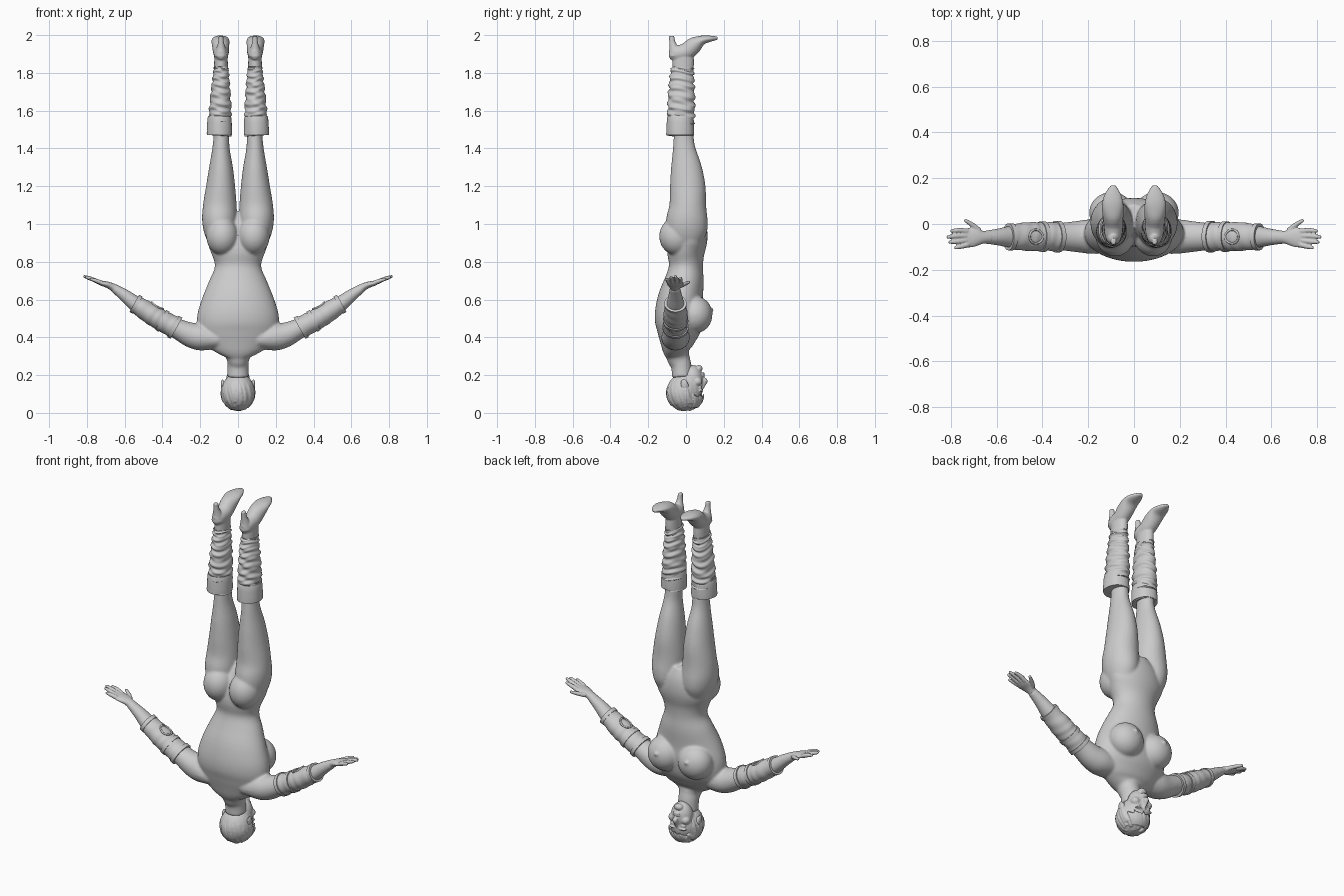
import bpy, bmesh, math, random
from mathutils import Vector, Matrix

random.seed(4)
Z, Y = Vector((0, 0, 1)), Vector((0, 1, 0))


def catmull(p, sub):
    out = []
    for i in range(len(p) - 1):
        a, b, c, d = p[max(i - 1, 0)], p[i], p[i + 1], p[min(i + 2, len(p) - 1)]
        for k in range(sub):
            t = k / sub
            out.append([0.5 * (2 * q + (r - o) * t + (2 * o - 5 * q + 4 * r - s) * t * t
                        + (3 * q - o - 3 * r + s) * t ** 3) for o, q, r, s in zip(a, b, c, d)])
    return out + [list(p[-1])]


def tube(bm, pts, side=1, ref=Y, n=28, sub=4, ripple=None):
    """Loft elliptical rings: each point is x, y, z, radius across, radius along ref."""
    pts = catmull([(side * p[0], *p[1:]) for p in pts], sub)
    rings = []
    for i, p in enumerate(pts):
        q, r = pts[max(i - 1, 0)], pts[min(i + 1, len(pts) - 1)]
        t = (Vector(r[:3]) - Vector(q[:3])).normalized()
        b = (ref - t * ref.dot(t)).normalized()
        a = b.cross(t)
        ring = []
        for k in range(n):
            h = 2 * math.pi * k / n
            f = 1 + (ripple(h, i) if ripple else 0)
            ring.append(bm.verts.new(Vector(p[:3]) + f * (a * max(p[3], .001) * math.cos(h)
                                                          + b * max(p[4], .001) * math.sin(h))))
        rings.append(ring)
    for A, B in zip(rings, rings[1:]):
        for k in range(n):
            bm.faces.new((A[k], A[k - 1], B[k - 1], B[k]))
    bm.faces.new(rings[0])
    bm.faces.new(rings[-1][::-1])


def ball(bm, c, r, rot=0):
    m = Matrix.Translation(c) @ Matrix.Rotation(rot, 4, 'X') @ Matrix.Diagonal((*r, 1))
    bmesh.ops.create_uvsphere(bm, u_segments=28, v_segments=18, radius=1, matrix=m)


def finish(name, bm, voxel=0, smooth=0):
    bmesh.ops.recalc_face_normals(bm, faces=bm.faces)
    me = bpy.data.meshes.new(name)
    bm.to_mesh(me)
    bm.free()
    ob = bpy.data.objects.new(name, me)
    bpy.context.collection.objects.link(ob)
    if voxel:
        m = ob.modifiers.new("fuse", 'REMESH')
        m.mode, m.voxel_size, m.use_smooth_shade = 'VOXEL', voxel, True
        s = ob.modifiers.new("soften", 'SMOOTH')
        s.factor, s.iterations = 0.5, smooth
    bpy.context.view_layer.objects.active = ob
    ob.select_set(True)
    if not voxel:
        bpy.ops.object.shade_smooth_by_angle(angle=math.radians(50))
    ob.select_set(False)
    return ob


def span(x, z, rx, y0, y1):
    return (x, (y0 + y1) / 2, z, rx, (y1 - y0) / 2)


# Body: torso, neck, bust, hips, legs and arms fused into one skin
bm = bmesh.new()
tube(bm, [span(0, .295, .06, -.10, .01), span(0, .335, .14, -.125, .02), span(0, .39, .19, -.145, .05),
          span(0, .45, .215, -.16, .08), span(0, .52, .215, -.165, .09), span(0, .6, .192, -.15, .09),
          span(0, .7, .152, -.112, .095), span(0, .78, .122, -.09, .09), span(0, .86, .147, -.10, .10),
          span(0, .93, .165, -.08, .115), span(0, 1.0, .13, -.05, .11), span(0, 1.06, .04, -.01, .085)], n=48)
tube(bm, [(0, -.02, .19, .058, .055), (0, -.025, .25, .056, .054), (0, -.04, .29, .062, .06),
          (0, -.05, .34, .1, .06)])
for s in (-1, 1):
    ball(bm, (s * .098, .05, .52), (.098, .09, .098))
    ball(bm, (s * .098, .139, .545), (.01, .01, .01))
    ball(bm, (s * .083, -.05, .935), (.085, .092, .10))
    tube(bm, [span(.085, .88, .06, -.06, .08), span(.093, .95, .083, -.10, .11), span(.098, 1.02, .092, -.105, .115),
              span(.096, 1.1, .089, -.088, .107), span(.092, 1.2, .077, -.085, .103), span(.09, 1.3, .063, -.08, .083),
              span(.09, 1.4, .046, -.07, .05), span(.088, 1.47, .042, -.065, .04),
              span(.09, 1.54, .045, -.07, .035)], s)
    tube(bm, [(.10, -.06, .39, .05, .07), (.19, -.055, .40, .07, .075), (.25, -.055, .413, .066, .068),
              (.32, -.055, .445, .054, .06), (.40, -.055, .487, .048, .056), (.46, -.055, .523, .048, .057),
              (.53, -.056, .567, .043, .05), (.60, -.057, .622, .033, .036), (.66, -.058, .663, .022, .028)], s)
finish("body_skin", bm, .0065, 8)

# Head: skull, jaw, nose, lips, brows and ears
bm = bmesh.new()
ball(bm, (0, -.005, .115), (.082, .092, .1))
ball(bm, (0, .035, .175), (.062, .056, .078))
ball(bm, (0, .068, .235), (.026, .02, .018))
tube(bm, [(0, .08, .125, .008, .01), (0, .092, .15, .01, .012), (0, .1, .17, .015, .015), (0, .092, .178, .012, .01)])
for z in (.197, .208):
    ball(bm, (0, .088, z), (.022, .011, .006))
for s in (-1, 1):
    ball(bm, (s * .033, .08, .117), (.024, .011, .006))
    ball(bm, (s * .033, .073, .135), (.016, .012, .009))
    ball(bm, (s * .04, .06, .165), (.026, .026, .024))
    ball(bm, (s * .082, -.008, .15), (.009, .02, .03), .25)
finish("head", bm, .004, 3)

# Hair: cap with combed locks and a fringe over the brow
bm = bmesh.new()
ball(bm, (0, -.012, .11), (.089, .09, .1))


def lock(a, e0, e1, w, lift=1.0):
    pts = []
    for k in range(4):
        e, b = e0 + (e1 - e0) * k / 3, a + .12 * k
        pts.append((.088 * lift * math.cos(e) * math.sin(b), -.006 + .096 * lift * math.cos(e) * math.cos(b),
                    .11 + .097 * math.sin(e), w * (1 - .2 * k), w * .7 * (1 - .2 * k)))
    tube(bm, pts, n=8, sub=3, ref=Vector((math.sin(a), math.cos(a), .1)))


for i in range(34):
    a = i * 2.399
    front = math.cos(a) > .35
    e0 = random.uniform(-1.35, -.5)
    lock(a, e0, min(e0 + .9, -.25) if front else random.uniform(.3, .95), .011)
for i in range(9):
    lock(-.75 + i * .18, -.9, random.uniform(-.3, .0), .013, 1.06)
finish("hair", bm, .0045, 1)

for s, side in ((-1, "left"), (1, "right")):
    # Hand with spread fingers
    bm = bmesh.new()
    tube(bm, [(.63, -.058, .645, .026, .029), (.66, -.058, .664, .021, .028), (.69, -.058, .678, .017, .039),
              (.72, -.06, .686, .014, .043), (.745, -.062, .695, .009, .038)], s)
    for path in ([(.675, -.03, .672), (.705, -.005, .683), (.735, .015, .692)],
                 [(.73, -.032, .69), (.765, -.028, .705), (.795, -.03, .713)],
                 [(.735, -.052, .692), (.78, -.053, .711), (.812, -.057, .722)],
                 [(.735, -.072, .692), (.772, -.077, .708), (.803, -.079, .719)],
                 [(.725, -.09, .69), (.752, -.097, .70), (.778, -.103, .708)]):
        tube(bm, [(*p, r, r) for p, r in zip(path, (.0125, .011, .008))], s, n=12)
        ball(bm, (s * path[2][0], *path[2][1:]), (.008, .008, .008))
    finish(side + "_hand", bm, .004, 2)

    # Elbow sleeve with rims and a raised oval pad
    bm = bmesh.new()
    sleeve = [(.335, -.055, .453, .059, .064), (.40, -.055, .487, .055, .062),
              (.46, -.055, .523, .055, .063), (.54, -.056, .575, .047, .054)]
    tube(bm, sleeve, s, n=40, sub=10, ripple=lambda h, i: .018 * math.sin(i * 1.1 + 2 * math.sin(h)))
    for k, (x, y, z, a, b) in enumerate(sleeve):
        if k != 2:
            tube(bm, [(x - .009, y, z - .005, a + .005, b + .005), (x + .009, y, z + .005, a + .005, b + .005)], s, n=40)
    finish(side + "_sleeve", bm)
    bm = bmesh.new()
    loop = []
    for k in range(25):
        h = 2 * math.pi * k / 24
        u, v = .034 * math.cos(h), .03 * math.sin(h)
        n = .056 * math.sqrt(1 - (v / .064) ** 2)
        loop.append((.455 + .86 * u - .51 * n, -.055 + v, .52 + .51 * u + .86 * n, .005, .005))
    tube(bm, loop, s, n=8, sub=1, ref=Vector((-.51 * s, 0.05, .86)))
    finish(side + "_sleeve_pad_ring", bm)

    # Slouched boot shaft, rippled into folds
    bm = bmesh.new()
    tube(bm, [span(.096, 1.53, .058, -.095, .042), span(.094, 1.6, .058, -.097, .046), span(.092, 1.7, .051, -.092, .045),
              span(.09, 1.78, .043, -.085, .042), span(.09, 1.83, .038, -.075, .04)], s, n=56, sub=18,
         ripple=lambda h, i: .06 * math.sin(i * .62 + 1.7 * math.sin(h + s) + .8 * math.sin(2 * h + i * .09))
         + .035 * math.sin(i * 1.05 - 2.2 * math.cos(h * 2 + s)))
    finish(side + "_boot_shaft", bm)

    # Turned-over cuff
    bm = bmesh.new()
    tube(bm, [(.097, -.03, 1.57, .055, .062), (.097, -.03, 1.562, .063, .07), (.098, -.03, 1.48, .067, .074),
              (.098, -.03, 1.472, .064, .071), (.098, -.03, 1.476, .058, .064),
              (.098, -.03, 1.5, .056, .062)], s, n=40, sub=3,
         ripple=lambda h, i: .012 * math.sin(5 * h + i * .4))
    finish(side + "_boot_cuff", bm)

    # Boot foot with pointed toe and high heel
    bm = bmesh.new()
    tube(bm, [span(.09, 1.79, .037, -.07, .038), span(.09, 1.85, .036, -.072, .042),
              span(.09, 1.9, .036, -.07, .04)], s)
    tube(bm, [(.09, -.088, 1.895, .016, .022), (.09, -.055, 1.9, .036, .04), (.09, 0, 1.913, .042, .045),
              (.092, .045, 1.948, .046, .043), (.093, .085, 1.973, .047, .025), (.092, .13, 1.981, .036, .016),
              (.09, .168, 1.984, .012, .008)], s, ref=Z)
    tube(bm, [(.09, -.058, 1.89, .034, .034), (.09, -.063, 1.925, .026, .026), (.09, -.072, 1.96, .016, .017),
              (.09, -.077, 1.996, .012, .014)], s)
    finish(side + "_boot_foot", bm, .0045, 3)
